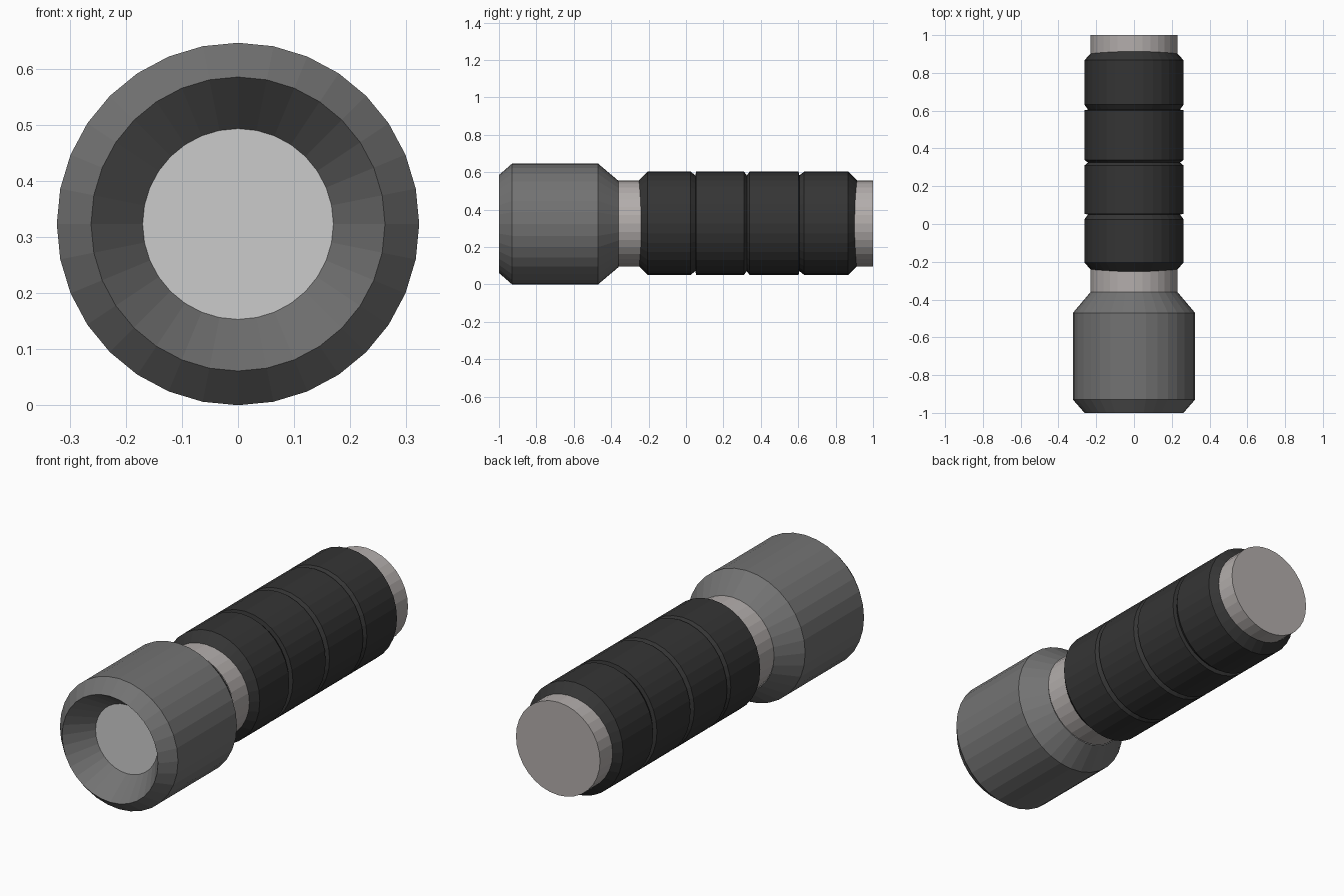
import bpy, bmesh, math

if "Cube" in bpy.data.objects:
    bpy.data.objects.remove(bpy.data.objects["Cube"])

SIDES = 32
AXIS_Z = 0.323


def material(name, rgb):
    m = bpy.data.materials.new(name)
    m.diffuse_color = (*rgb, 1)
    m.use_nodes = True
    m.node_tree.nodes["Principled BSDF"].inputs["Base Color"].default_value = m.diffuse_color
    return m


def lathe(name, profile, mat, cap_start=False, cap_end=False, x_scale=1.0, z=AXIS_Z):
    """Spin a (y, radius) profile around the y axis, flat shaded."""
    bm = bmesh.new()
    rings = []
    for y, r in profile:
        ring = []
        for i in range(SIDES):
            a = 2 * math.pi * i / SIDES
            ring.append(bm.verts.new((r * x_scale * math.sin(a), y, z + r * math.cos(a))))
        rings.append(ring)
    for a, b in zip(rings, rings[1:]):
        for i in range(SIDES):
            j = (i + 1) % SIDES
            bm.faces.new((a[i], b[i], b[j], a[j]))
    if cap_start:
        bm.faces.new(rings[0])
    if cap_end:
        bm.faces.new(rings[-1][::-1])
    me = bpy.data.meshes.new(name)
    bm.to_mesh(me)
    bm.free()
    if mat:
        me.materials.append(mat)
    ob = bpy.data.objects.new(name, me)
    bpy.context.collection.objects.link(ob)
    return ob


head_grey = material("head_grey", (0.17, 0.17, 0.17))
metal = material("warm_metal", (0.45, 0.42, 0.41))
rubber = material("black_rubber", (0.035, 0.035, 0.035))

# Head: inner reflector cone, front chamfer, barrel, rear taper
lathe("head", [(-0.87, 0.17), (-1.0, 0.262), (-0.93, 0.323), (-0.47, 0.323),
               (-0.36, 0.23)], head_grey)

# Lens at the bottom of the reflector
lens = lathe("lens", [(-0.87, 0.17), (-0.86, 0.17)], None, cap_start=True)

# Body tube, visible at the neck and the tail
lathe("body_tube", [(-0.36, 0.23), (1.0, 0.23)], metal, cap_end=True, z=0.326)

# Rubber grip: four bands with chamfered ends and shallow grooves
R, G = 0.276, 0.256
lathe("grip", [(-0.26, 0.221), (-0.205, R), (0.025, R), (0.05, G), (0.054, R),
               (0.31, R), (0.325, G), (0.34, R), (0.602, R), (0.606, G),
               (0.632, R), (0.867, R), (0.922, 0.221)],
      rubber, x_scale=0.952, z=0.327)
